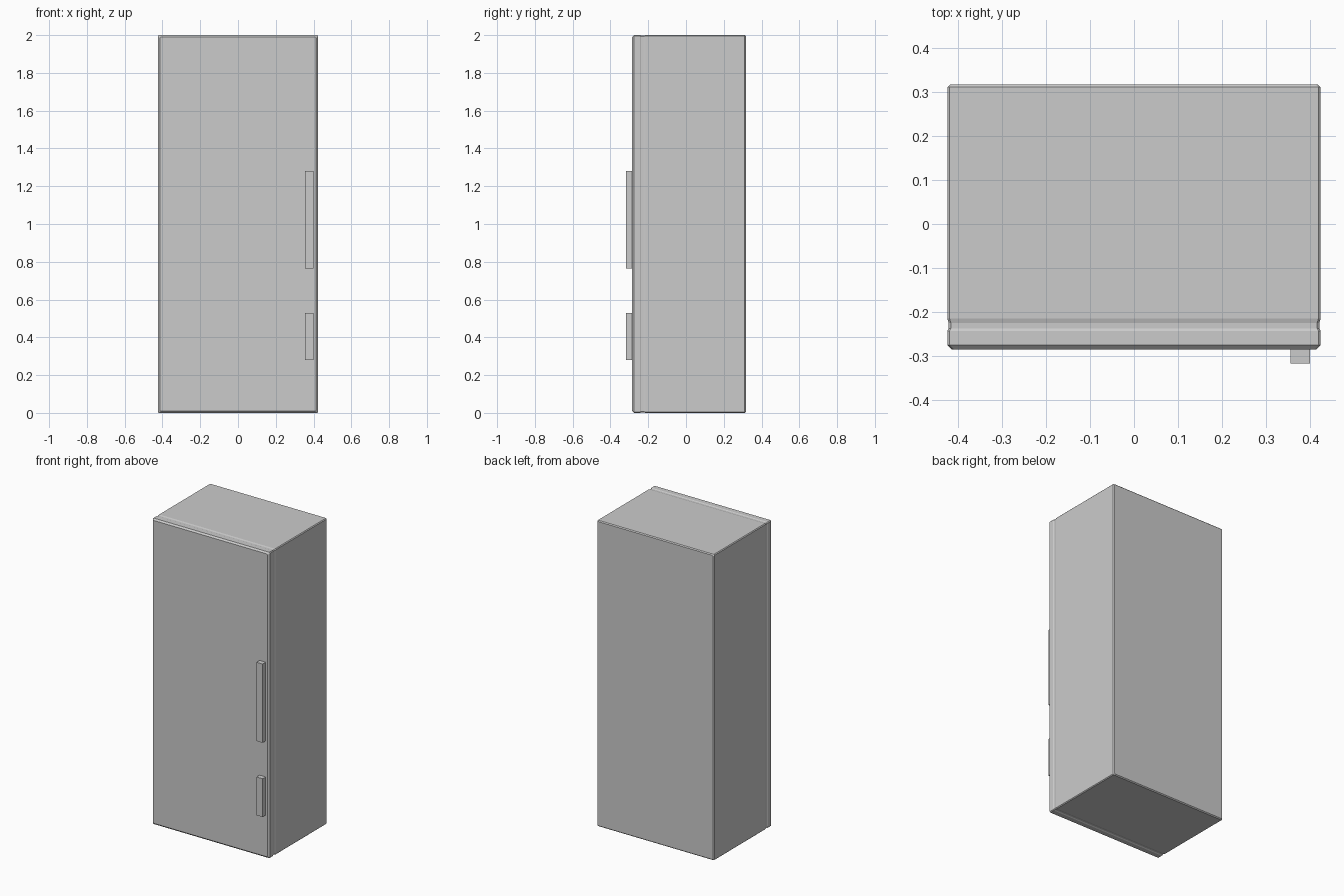
import bpy, bmesh

if "Cube" in bpy.data.objects:
    bpy.data.objects.remove(bpy.data.objects["Cube"])


def finish(name, bm):
    bmesh.ops.recalc_face_normals(bm, faces=bm.faces)
    mesh = bpy.data.meshes.new(name)
    bm.to_mesh(mesh)
    bm.free()
    obj = bpy.data.objects.new(name, mesh)
    bpy.context.collection.objects.link(obj)
    return obj


def box(name, x0, x1, y0, y1, z0, z1):
    bm = bmesh.new()
    bmesh.ops.create_cube(bm, size=1)
    for v in bm.verts:
        v.co.x = x0 + (v.co.x + 0.5) * (x1 - x0)
        v.co.y = y0 + (v.co.y + 0.5) * (y1 - y0)
        v.co.z = z0 + (v.co.z + 0.5) * (z1 - z0)
    return finish(name, bm)


def section(bm, y, inset, half_w=0.424, height=2.0, c=0.005):
    """Rectangle with clipped corners at depth y, shrunk by inset."""
    x, z0, z1 = half_w - inset, inset, height - inset
    pts = [(-x + c, z0), (x - c, z0), (x, z0 + c), (x, z1 - c),
           (x - c, z1), (-x + c, z1), (-x, z1 - c), (-x, z0 + c)]
    return [bm.verts.new((px, y, pz)) for px, pz in pts]


# Cabinet: chamfered front and back, shallow seam behind the door
stations = [(-0.285, 0.010), (-0.275, 0.0), (-0.243, 0.0), (-0.237, 0.003),
            (-0.225, 0.003), (-0.215, 0.0), (0.311, 0.0), (0.317, 0.006)]
bm = bmesh.new()
rings = [section(bm, y, inset) for y, inset in stations]
for a, b in zip(rings, rings[1:]):
    for i in range(8):
        j = (i + 1) % 8
        bm.faces.new((a[i], a[j], b[j], b[i]))
bm.faces.new(rings[0])
bm.faces.new(rings[-1])
finish("cabinet", bm)

# Door handles
for name, z0, z1 in (("upper_handle", 0.765, 1.28), ("lower_handle", 0.28, 0.53)):
    box(name, 0.356, 0.40, -0.317, -0.28, z0, z1)
